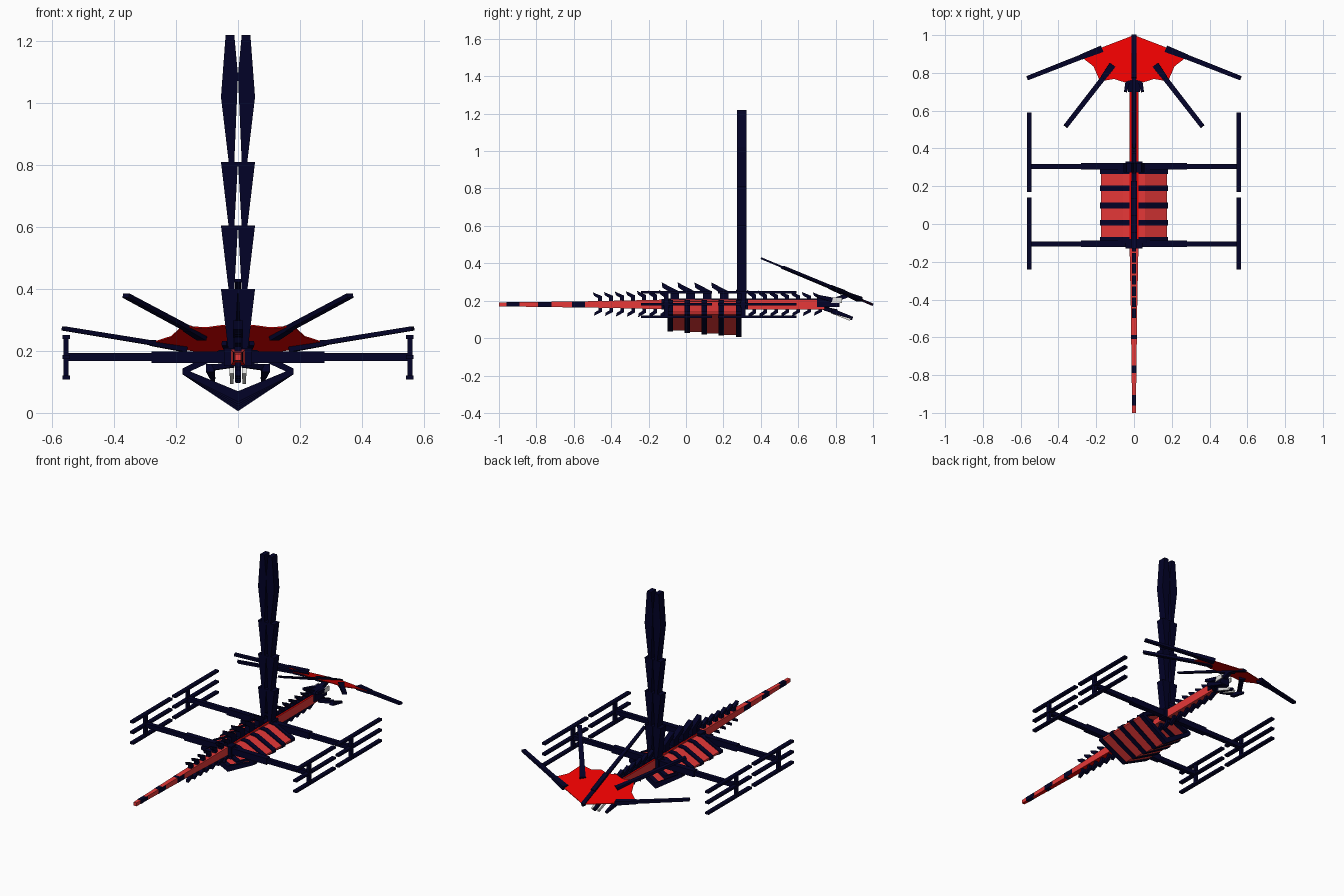
import bpy, bmesh
from mathutils import Vector

cube = bpy.data.objects.get("Cube")
if cube:
    bpy.data.objects.remove(cube, do_unlink=True)


def material(name, rgb):
    m = bpy.data.materials.new(name)
    m.use_nodes = True
    m.diffuse_color = (*rgb, 1)
    m.node_tree.nodes["Principled BSDF"].inputs["Base Color"].default_value = (*rgb, 1)
    return m


NAVY = material("dark navy", (0.0005, 0.0005, 0.02))
RED = material("bright red", (0.8, 0.0, 0.0))
SOFT = material("soft red", (0.8, 0.04, 0.04))
WHITE = material("pale grey", (0.78, 0.78, 0.76))


def finish(name, bm, mat):
    bmesh.ops.recalc_face_normals(bm, faces=bm.faces)
    mesh = bpy.data.meshes.new(name)
    bm.to_mesh(mesh)
    bm.free()
    mesh.materials.append(mat)
    ob = bpy.data.objects.new(name, mesh)
    bpy.context.collection.objects.link(ob)
    return ob


def beam(name, a, b, w, h, mat, taper=1.0):
    """Box from a to b, w wide and h high, scaled by taper at b."""
    a, b = Vector(a), Vector(b)
    along = (b - a).normalized()
    up = Vector((0, 0, 1)) if abs(along.z) < 0.9 else Vector((0, 1, 0))
    side = along.cross(up).normalized()
    up = side.cross(along)
    bm = bmesh.new()
    bmesh.ops.create_cube(bm, size=1)
    for v in bm.verts:
        end = v.co.y > 0
        s = taper if end else 1
        v.co = (b if end else a) + side * v.co.x * w * s + up * v.co.z * h * s
    return finish(name, bm, mat)


def box(name, x, y, z, mat):
    c = [(p[0] + p[1]) / 2 for p in (x, y, z)]
    return beam(name, (c[0], y[0], c[2]), (c[0], y[1], c[2]), x[1] - x[0], z[1] - z[0], mat)


def prism(name, points, place, depth, mat):
    """Extrude a flat outline, where place maps (u, v) into space."""
    bm = bmesh.new()
    face = bm.faces.new([bm.verts.new(place(u, v)) for u, v in points])
    new = bmesh.ops.extrude_face_region(bm, geom=[face])["geom"]
    bmesh.ops.translate(bm, vec=depth, verts=[g for g in new if isinstance(g, bmesh.types.BMVert)])
    return finish(name, bm, mat)


def flesh(name, y0, y1, w, h, taper=1.0):
    """Body section, soft red with a bright red top."""
    ob = beam(name, (0, y0, Z), (0, y1, Z), w, h, SOFT, taper)
    ob.data.materials.append(RED)
    for p in ob.data.polygons:
        p.material_index = int(p.normal.z > 0.7)


# Body and tail
Z = 0.18
flesh("tail", -0.45, -1, 0.034, 0.036, 0.58)
flesh("body", -0.1, -0.45, 0.048, 0.052, 0.7)
flesh("neck", -0.1, 0.74, 0.048, 0.052)
beam("back_ridge", (0, -0.1, 0.206), (0, 0.72, 0.206), 0.028, 0.01, NAVY)
for y in (-0.96, -0.79, -0.61):
    w = (0.0225 + (y + 1) * 0.025) / 2
    box("tail_band", (-w, w), (y, y + 0.07), (Z - w, Z + w), NAVY)

# Bent spines above and below the body, tallest in the middle
for i in range(21):
    y = -0.46 + i * 0.0588
    size = 1 + 0.45 * (1 - abs(y - 0.13) / 0.6)
    if not -0.1 < y < 0.26:
        hook = [(0.012, 0), (0.012, 0.03), (-0.038, 0.05), (-0.032, 0.032), (-0.01, 0.02), (-0.01, 0)]
        prism("upper_spine", hook, lambda u, v: (-0.011, y + u, 0.194 + v * size), (0.022, 0, 0), NAVY)
    hook = [(0.01, 0), (0.01, -0.027), (-0.032, -0.047), (-0.028, -0.029), (-0.008, -0.018), (-0.008, 0)]
    prism("lower_spine", hook, lambda u, v: (-0.01, y + u, 0.167 + v * size), (0.02, 0, 0), NAVY)
for y in (-0.06, 0.025, 0.115, 0.205):
    hook = [(0.022, 0.18), (0.022, 0.25), (-0.07, 0.298), (-0.066, 0.27), (-0.024, 0.243), (-0.024, 0.18)]
    prism("large_spine", hook, lambda u, v: (-0.016, y + u, v), (0.032, 0, 0), NAVY)


# Open rib cage with skin between the ribs
def keel(y):
    return 0.035 - (y + 0.085) * 0.08


for s in (-1, 1):
    for i in range(5):
        y = -0.085 + i * 0.0915
        k = keel(y)
        rib = [(0, .205), (.06, .203), (.18, .143), (.18, .125), (0, k), (0, k + .035),
               (.155, .134), (.055, .18), (0, .18)]
        prism("rib", rib, lambda u, v: (s * u, y - 0.015, v), (0, 0.03, 0), NAVY)
        if i < 4:
            k = keel(y + 0.045) + 0.008
            skin = [(0, .2), (.058, .196), (.174, .139), (.174, .128), (0, k), (0, k + .01),
                    (.165, .134), (.055, .188), (0, .19)]
            prism("rib_skin", skin, lambda u, v: (s * u, y + 0.01, v), (0, 0.075, 0), SOFT)

# Cross arms with triple rails at each end
for y, y0, y1 in ((-0.105, -0.24, 0.14), (0.305, 0.17, 0.59)):
    box("arm_hub", (-0.045, 0.045), (y - 0.026, y + 0.026), (0.152, 0.21), NAVY)
    for s in (-1, 1):
        beam("inner_arm", (0, y, Z), (s * 0.28, y, Z), 0.034, 0.038, NAVY)
        beam("outer_arm", (s * 0.28, y, Z), (s * 0.555, y, Z), 0.026, 0.026, NAVY)
        beam("rail_post", (s * 0.555, y, 0.11), (s * 0.555, y, 0.25), 0.016, 0.024, NAVY)
        for z in (0.115, Z, 0.245):
            beam("rail", (s * 0.555, y0, z), (s * 0.555, y1, z), 0.024, 0.013, NAVY)

# Twin mast of stacked tapering blades
for s in (-1, 1):
    for top in (0.4, 0.605, 0.81, 1.02):
        blade = [(0.012, top - 0.21), (0.03, top - 0.21), (0.055, top), (0, top)]
        if top > 1:
            blade[3:] = [(0.04, 1.22), (0.012, 1.22), (0, top + 0.07)]
        prism("mast_blade", blade, lambda u, v: (s * u, 0.273, v), (0, 0.05, 0), NAVY)


# Sloping crest fan with its spokes
def slope(x, y, lift=0):
    return (x, y, 0.178 + (1 - y) * 0.416 + lift)


half = [(0, 1), (0.17, 0.935), (0.28, 0.885), (0.215, 0.835), (0.18, 0.755), (0.105, 0.768), (0.05, 0.75), (0, 0.765)]
for s in (-1, 1):
    prism("crest_skin", half, lambda u, v: slope(s * u, v, -0.002), (0, 0, 0.004), RED)
    beam("outer_spoke", slope(s * 0.17, 0.927), slope(s * 0.565, 0.772), 0.028, 0.016, NAVY, 0.85)
    beam("outer_spoke_root", slope(s * 0.17, 0.927), slope(s * 0.28, 0.884), 0.036, 0.024, NAVY, 0.8)
    beam("inner_spoke", slope(s * 0.115, 0.835), slope(s * 0.362, 0.517), 0.028, 0.016, NAVY, 0.9)
    beam("inner_spoke_root", slope(s * 0.115, 0.84), slope(s * 0.165, 0.772), 0.036, 0.024, NAVY, 0.8)
beam("middle_spoke", slope(0, 1), slope(0, 0.4), 0.026, 0.014, NAVY, 0.7)
beam("middle_spoke_root", slope(0, 0.9), slope(0, 0.77), 0.028, 0.026, NAVY)
beam("crest_link", (0, 0.8, 0.205), (0, 0.87, 0.232), 0.026, 0.024, NAVY)

# Head with mandibles and pale teeth
box("head", (-0.032, 0.032), (0.7, 0.82), (0.165, 0.216), NAVY)
beam("lower_jaw", (0, 0.73, 0.165), (0, 0.89, 0.103), 0.022, 0.026, NAVY, 0.6)
for s in (-1, 1):
    box("eye_plate", sorted((s * 0.03, s * 0.037)), (0.775, 0.835), (0.188, 0.216), WHITE)
    beam("tooth_row", (s * 0.02, 0.79, 0.137), (s * 0.02, 0.88, 0.1), 0.014, 0.02, WHITE, 0.8)
    beam("horn", (s * 0.028, 0.78, 0.205), (s * 0.045, 0.7, 0.225), 0.026, 0.024, NAVY, 0.6)
    beam("mandible_root", (s * 0.02, 0.75, 0.155), (s * 0.09, 0.8, 0.145), 0.022, 0.018, NAVY)
    beam("mandible_tip", (s * 0.09, 0.78, 0.145), (s * 0.08, 0.89, 0.108), 0.026, 0.026, NAVY, 0.5)
